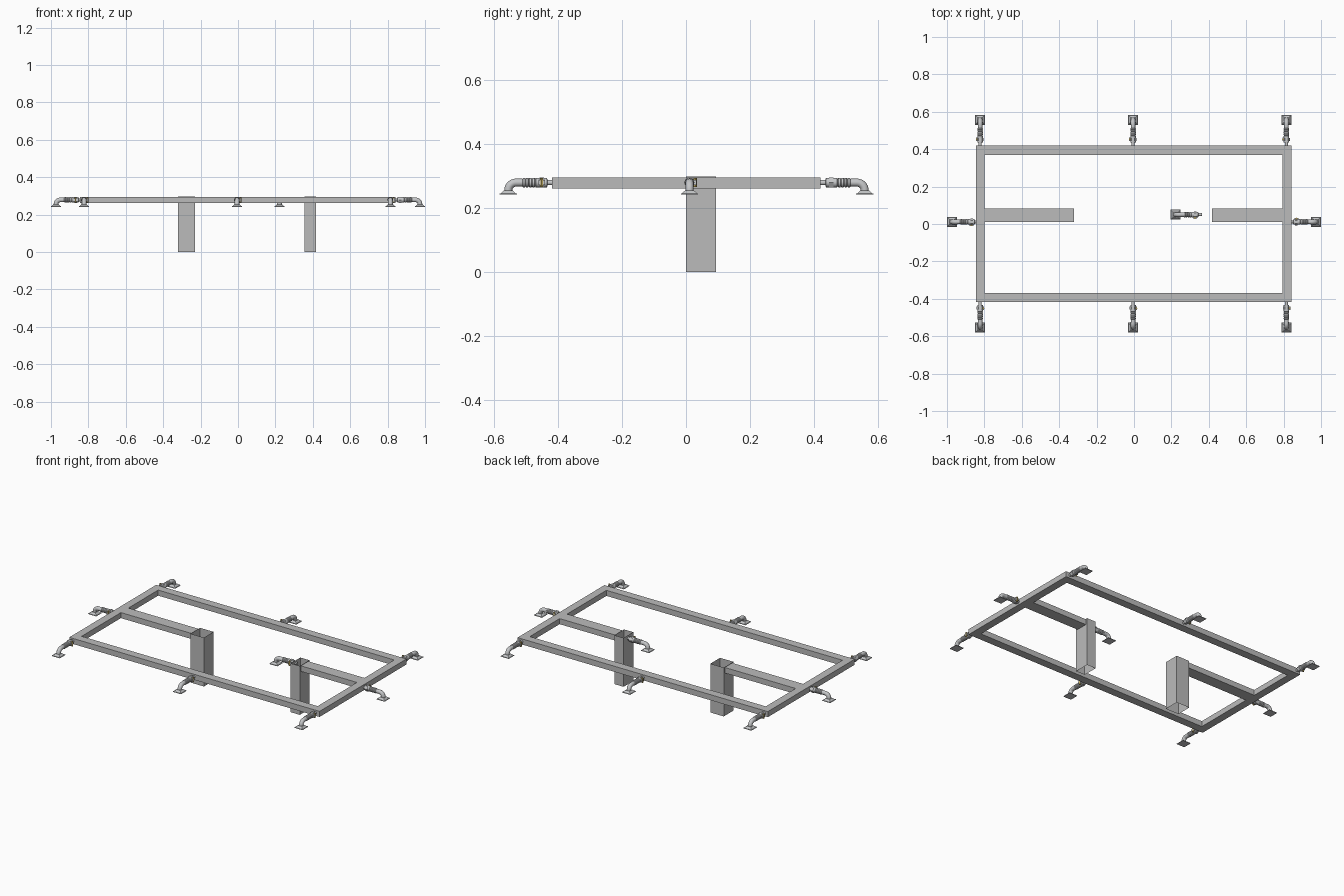
import bpy, bmesh, math
from mathutils import Matrix, Vector

if "Cube" in bpy.data.objects:
    bpy.data.objects.remove(bpy.data.objects["Cube"])


def material(name, r, g, b):
    m = bpy.data.materials.new(name)
    m.diffuse_color = (r, g, b, 1)
    m.use_nodes = True
    m.node_tree.nodes["Principled BSDF"].inputs["Base Color"].default_value = m.diffuse_color
    return m


STEEL = material("frame grey", 0.5, 0.5, 0.5)
FITTING = material("fitting grey", 0.56, 0.57, 0.58)
BRASS = material("brass", 0.55, 0.42, 0.12)


def add_object(name, mesh, loc=(0, 0, 0), turn=0):
    ob = bpy.data.objects.new(name, mesh)
    ob.location = loc
    ob.rotation_euler.z = math.radians(turn)
    bpy.context.collection.objects.link(ob)
    return ob


def finish(name, bm, mat):
    bmesh.ops.recalc_face_normals(bm, faces=bm.faces[:])
    mesh = bpy.data.meshes.new(name)
    bm.to_mesh(mesh)
    bm.free()
    mesh.materials.append(mat)
    return mesh


def box(bm, x0, x1, y0, y1, z0, z1):
    size = Matrix.Diagonal((x1 - x0, y1 - y0, z1 - z0, 1))
    mid = Matrix.Translation(((x0 + x1) / 2, (y0 + y1) / 2, (z0 + z1) / 2))
    return bmesh.ops.create_cube(bm, size=1, matrix=mid @ size)["verts"]


def beam(name, *limits):
    bm = bmesh.new()
    box(bm, *limits)
    add_object(name, finish(name, bm, STEEL))


def sheet_post(name, *limits):
    # open-ended tube of thin sheet
    bm = bmesh.new()
    box(bm, *limits)
    bm.normal_update()
    ends = [f for f in bm.faces if abs(f.normal.z) > 0.9]
    bmesh.ops.delete(bm, geom=ends, context='FACES_ONLY')
    add_object(name, finish(name, bm, STEEL))


def swept(bm, stations, sides):
    # rings at (u, z, radius, downward bend angle), skinned and capped
    rings = []
    for u, z, r, a in stations:
        normal = Vector((math.sin(a), 0, math.cos(a)))
        ring = []
        for i in range(sides):
            t = 2 * math.pi * i / sides
            p = Vector((u, 0, z)) + r * (math.cos(t) * Vector((0, 1, 0)) + math.sin(t) * normal)
            ring.append(bm.verts.new(p))
        rings.append(ring)
    for a, b in zip(rings, rings[1:]):
        for i in range(sides):
            j = (i + 1) % sides
            bm.faces.new((a[i], a[j], b[j], b[i]))
    bm.faces.new(rings[0])
    bm.faces.new(rings[-1])


# Frame
Z0, Z1 = 0.261, 0.295
for side, y in (("front", -0.393), ("back", 0.395)):
    beam(side + "_rail", -0.845, 0.842, y - 0.025, y + 0.025, Z0, Z1)
for side, x in (("left", -0.822), ("right", 0.819)):
    beam(side + "_rail", x - 0.024, x + 0.024, -0.418, 0.42, Z0, Z1)
beam("left_arm", -0.80, -0.32, 0.011, 0.083, Z0, Z1)
beam("right_arm", 0.417, 0.797, 0.011, 0.083, Z0, Z1)

# Posts
sheet_post("left_post", -0.32, -0.23, 0.0, 0.093, 0, 0.298)
sheet_post("right_post", 0.356, 0.417, 0.0, 0.093, 0, 0.298)

# Hose: stub, collar, ribs and elbow; +x points outward, origin above the foot
AXIS = 0.279
bm = bmesh.new()
profile = [(-0.142, 0.008), (-0.122, 0.008), (-0.121, 0.015), (-0.086, 0.015), (-0.084, 0.012)]
for k in range(4):
    u = -0.082 + k * 0.01
    profile += [(u, 0.0145), (u + 0.006, 0.0145), (u + 0.008, 0.012)]
stations = [(u, AXIS, r, 0) for u, r in profile]
BEND = 0.024
for k in range(9):
    a = k * math.pi / 16
    stations.append((-BEND + BEND * math.sin(a), AXIS - BEND * (1 - math.cos(a)), 0.0125, a))
stations.append((0, 0.249, 0.0125, math.pi / 2))
swept(bm, stations, 16)
hose = finish("hose", bm, FITTING)

# Foot: square plate with a tapered top
bm = bmesh.new()
box(bm, -0.027, 0.027, -0.027, 0.027, 0.242, 0.245)
for v in box(bm, -0.024, 0.024, -0.024, 0.024, 0.245, 0.255):
    if v.co.z > 0.25:
        v.co.x *= 0.55
        v.co.y *= 0.55
foot = finish("foot", bm, FITTING)

# Clamp: hexagonal band with a side housing
bm = bmesh.new()
swept(bm, [(-0.112, AXIS, 0.018, 0), (-0.098, AXIS, 0.018, 0)], 6)
box(bm, -0.114, -0.094, 0.010, 0.021, 0.271, 0.287)
clamp = finish("clamp", bm, FITTING)

# Clamp screw
bm = bmesh.new()
bmesh.ops.create_cone(bm, cap_ends=True, segments=8, radius1=0.005, radius2=0.005, depth=0.028,
                      matrix=Matrix.Translation((-0.104, 0.018, AXIS)))
screw = finish("clamp_screw", bm, BRASS)

# Place the nine fittings: foot centre and outward direction
spots = [(-0.973, 0.011, 180), (0.973, 0.011, 0), (0.222, 0.05, 180)]
for x in (-0.823, -0.005, 0.815):
    spots += [(x, 0.557, 90), (x, -0.554, -90)]
for i, (x, y, turn) in enumerate(spots, 1):
    for mesh in (hose, foot, clamp, screw):
        ob = add_object(f"{mesh.name}_{i}", mesh, (x, y, 0), turn)
        if i == 1 and mesh is hose:
            bpy.context.view_layer.objects.active = ob
            ob.select_set(True)
            bpy.ops.object.shade_smooth_by_angle(angle=math.radians(35))
            ob.select_set(False)
